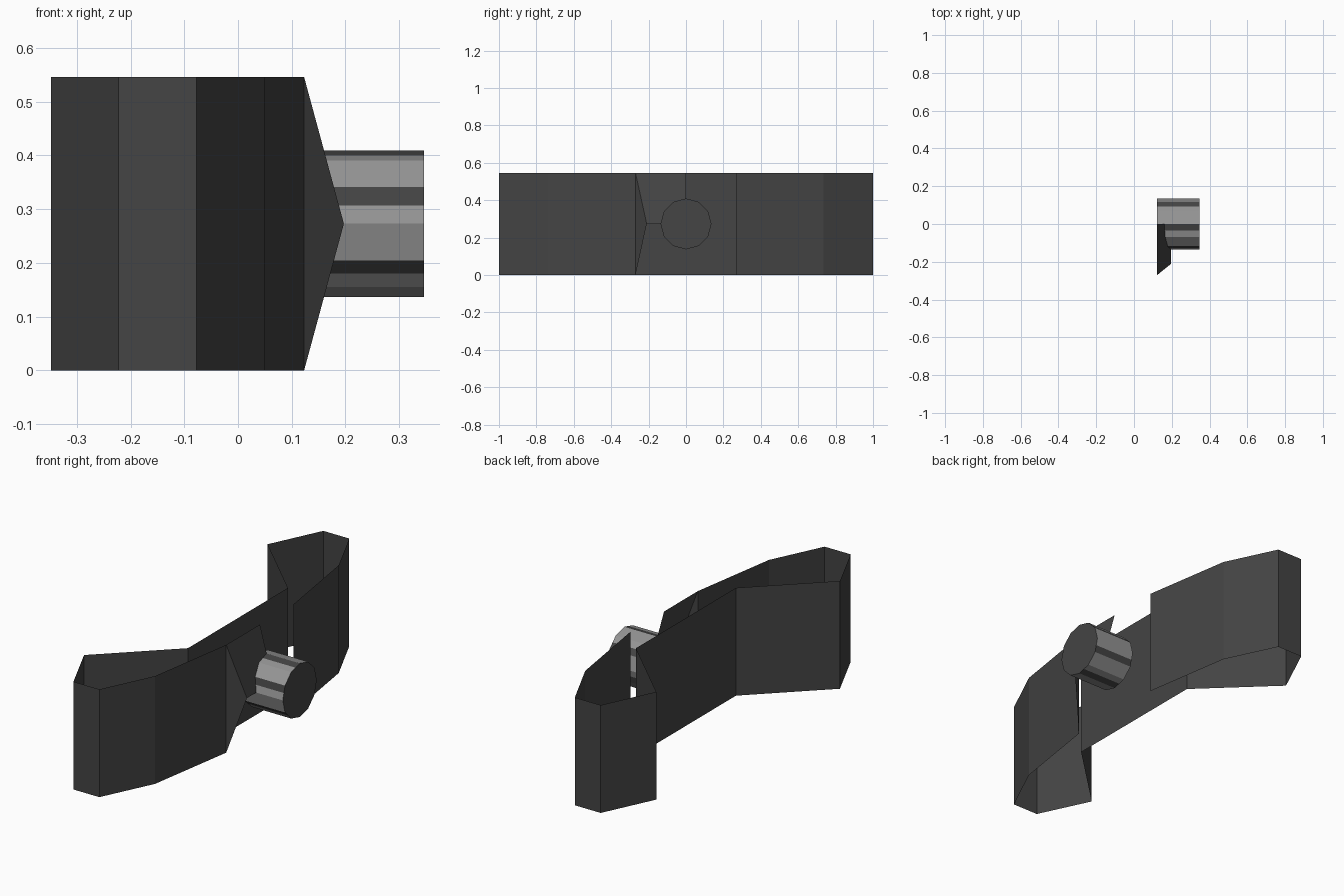
import bpy, bmesh, math

if "Cube" in bpy.data.objects:
    bpy.data.objects.remove(bpy.data.objects["Cube"])

H = 0.546          # wall height
MID = H / 2        # hub height


def material(name, value):
    m = bpy.data.materials.new(name)
    m.diffuse_color = (value, value, value, 1)
    m.use_nodes = True
    m.node_tree.nodes["Principled BSDF"].inputs["Base Color"].default_value = m.diffuse_color
    return m


DARK = material("dark grey", 0.058)
LIGHT = material("light grey", 0.30)


def make_object(name, verts, faces, mats, indices=None):
    me = bpy.data.meshes.new(name)
    me.from_pydata(verts, [], faces)
    for m in mats:
        me.materials.append(m)
    if indices:
        for p, i in zip(me.polygons, indices):
            p.material_index = i
    ob = bpy.data.objects.new(name, me)
    bpy.context.collection.objects.link(ob)
    return ob


# bow-shaped open wall: half profile in plan, mirrored across y
half = [(0.123, -0.27), (0.05, -0.735), (-0.077, -1.0),
        (-0.222, -1.0), (-0.348, -0.735), (0.0, -0.40)]
path = half + [(x, -y) for x, y in reversed(half)]
n = len(path)
verts = [(x, y, 0) for x, y in path] + [(x, y, H) for x, y in path]
faces = [(i, i + n, i + 1 + n, i + 1) for i in range(n - 1)]
make_object("bow_wall", verts, faces, [DARK])

# tapered cheek beside the hub: a pointed end and a sloping upper face
fin = [(0.123, -0.27, 0), (0.123, -0.27, H), (0.197, -0.21, MID),
       (0.123, 0, H), (0.197, 0, MID)]
make_object("hub_cheek", fin, [(0, 2, 1), (1, 2, 4, 3)], [DARK])

# twelve-sided hub along x, every second side is half dark
R, X0, X1 = 0.136, 0.122, 0.346
corner = [(-R * math.sin(math.radians(a)), R * math.cos(math.radians(a)))
          for a in range(0, 360, 30)]
ring, stripe = [], []
for i, p in enumerate(corner):
    ring.append(p)
    stripe.append(1 if i % 2 else 0)
    if i % 2 == 0:
        q = corner[(i + 1) % 12]
        ring.append(((p[0] + q[0]) / 2, (p[1] + q[1]) / 2))
        stripe.append(1)
k = len(ring)
verts = [(X0, y, MID + z) for y, z in ring] + [(X1, y, MID + z) for y, z in ring]
faces = [(i, (i + 1) % k, (i + 1) % k + k, i + k) for i in range(k)]
faces.append(tuple(range(k, 2 * k)))
hub = make_object("hub", verts, faces, [DARK, LIGHT], stripe + [0])

# outward normals on the closed-ended hub
bm = bmesh.new()
bm.from_mesh(hub.data)
bmesh.ops.recalc_face_normals(bm, faces=bm.faces)
bm.to_mesh(hub.data)
bm.free()
